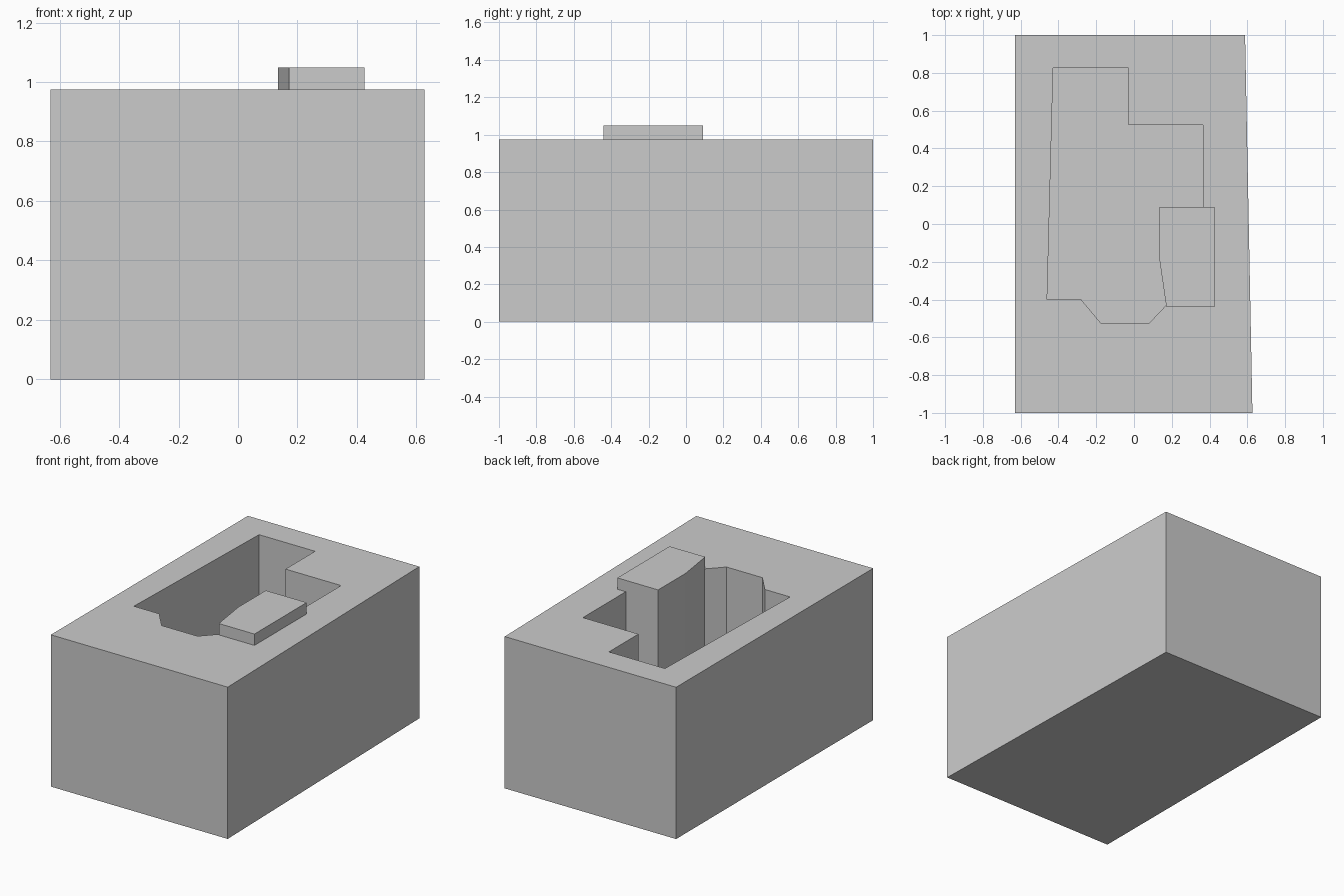
import bpy
import bmesh

if "Cube" in bpy.data.objects:
    bpy.data.objects.remove(bpy.data.objects["Cube"])


def prism(name, outline, z0, z1, bottom=True):
    """Extrude a counter-clockwise outline from z0 to z1."""
    bm = bmesh.new()
    low = [bm.verts.new((x, y, z0)) for x, y in outline]
    high = [bm.verts.new((x, y, z1)) for x, y in outline]
    n = len(outline)
    for i in range(n):
        j = (i + 1) % n
        bm.faces.new((low[i], low[j], high[j], high[i]))
    bm.faces.new(high)
    if bottom:
        bm.faces.new(low[::-1])
    mesh = bpy.data.meshes.new(name)
    bm.to_mesh(mesh)
    bm.free()
    obj = bpy.data.objects.new(name, mesh)
    bpy.context.collection.objects.link(obj)
    return obj


ROOF = 0.975
COURT_FLOOR = 0.18

# Main block, slightly tapered towards the back on its right side
block = prism("main_block",
              [(-0.63, -1), (0.627, -1), (0.588, 1), (-0.63, 1)], 0, ROOF)

# Courtyard cutter
court = prism("courtyard_cutter",
              [(-0.46, -0.40), (-0.28, -0.40), (-0.175, -0.525), (0.08, -0.525),
               (0.17, -0.43), (0.135, -0.19), (0.135, 0.09), (0.365, 0.09),
               (0.365, 0.525), (-0.03, 0.525), (-0.03, 0.825), (-0.428, 0.825)],
              COURT_FLOOR, 1.3)
court.hide_render = True
court.hide_viewport = True

cut = block.modifiers.new("courtyard", "BOOLEAN")
cut.operation = "DIFFERENCE"
cut.solver = "EXACT"
cut.object = court

# Rooftop stair housing, flush with the courtyard wall
prism("roof_housing",
      [(0.172, -0.44), (0.425, -0.44), (0.425, 0.09), (0.135, 0.09),
       (0.135, -0.19), (0.17, -0.43)], ROOF, 1.048, bottom=False)
